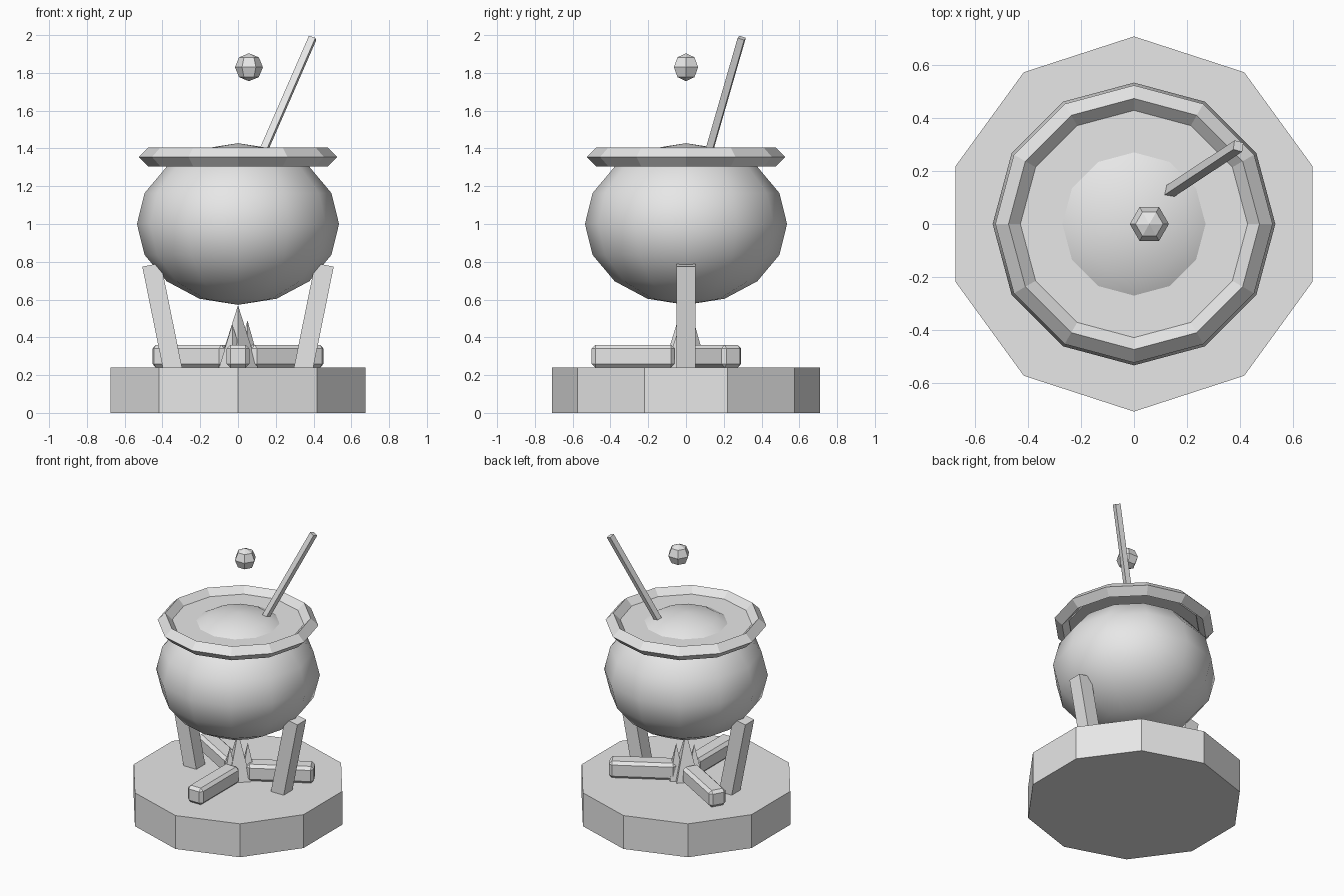
import bpy
import math
from mathutils import Vector

cube = bpy.data.objects.get("Cube")
if cube:
    bpy.data.objects.remove(cube, do_unlink=True)

grey = bpy.data.materials.new("plain_grey")
grey.use_nodes = True
grey.diffuse_color = (0.8, 0.8, 0.8, 1)
grey.node_tree.nodes["Principled BSDF"].inputs["Base Color"].default_value = (0.8, 0.8, 0.8, 1)


def finish(name):
    obj = bpy.context.object
    obj.name = name
    obj.data.materials.clear()
    obj.data.materials.append(grey)
    return obj


def prism(name, sides, radius, depth, centre, top_radius=None):
    bpy.ops.mesh.primitive_cone_add(
        vertices=sides, radius1=radius, depth=depth, location=centre,
        radius2=radius if top_radius is None else top_radius)
    return finish(name)


def box(name, size, centre, rotation):
    bpy.ops.mesh.primitive_cube_add(size=1, location=centre, rotation=rotation)
    obj = finish(name)
    obj.scale = size
    bpy.ops.object.transform_apply(location=False, rotation=False, scale=True)
    return obj


# Ten-sided ground slab
prism("base", 10, 0.71, 0.24, (0, 0, 0.12))

# Round pot body, squashed and smooth
bpy.ops.mesh.primitive_uv_sphere_add(segments=12, ring_count=8, radius=0.535, location=(0, 0, 1))
pot = finish("pot")
pot.scale.z = 0.8
bpy.ops.object.transform_apply(location=False, rotation=False, scale=True)
bpy.ops.object.shade_smooth()

# Faceted rim with a liquid disc inside it
bpy.ops.mesh.primitive_torus_add(major_segments=12, minor_segments=4,
                                 major_radius=0.475, minor_radius=0.05,
                                 location=(0, 0, 1.355))
finish("rim")
prism("liquid", 12, 0.43, 0.02, (0, 0, 1.35))

# Two slanted legs
for side, label in ((1, "left"), (-1, "right")):
    box(label + "_leg", (0.1, 0.1, 0.6), (side * 0.398, 0, 0.49), (0, side * 0.2, 0))

# Three firewood logs around the fire
for i in range(3):
    angle = math.radians(120 * i - 90)
    log = box(f"log_{i + 1}", (0.44, 0.12, 0.12),
              (0.28 * math.cos(angle), 0.28 * math.sin(angle), 0.3), (0, 0, angle))
    bevel = log.modifiers.new("chamfer", "BEVEL")
    bevel.width = 0.02
    bevel.segments = 1

# Pointed flames
for i, (x, y, radius, height) in enumerate((
        (0, 0, 0.105, 0.33), (0.05, 0.04, 0.07, 0.25), (-0.03, -0.05, 0.07, 0.23))):
    prism(f"flame_{i + 1}", 4, radius, height, (x, y, 0.24 + height / 2), 0)

# Stirring stick
start, end = Vector((0.07, 0.08, 1.24)), Vector((0.395, 0.295, 1.985))
stick = prism("stirring_stick", 4, 0.026, (end - start).length, (start + end) / 2)
stick.rotation_euler = (end - start).to_track_quat("Z", "Y").to_euler()

# Floating bubble
bpy.ops.mesh.primitive_uv_sphere_add(segments=6, ring_count=4, radius=0.074,
                                     location=(0.058, 0, 1.83),
                                     rotation=(0, 0, math.radians(30)))
finish("bubble")
